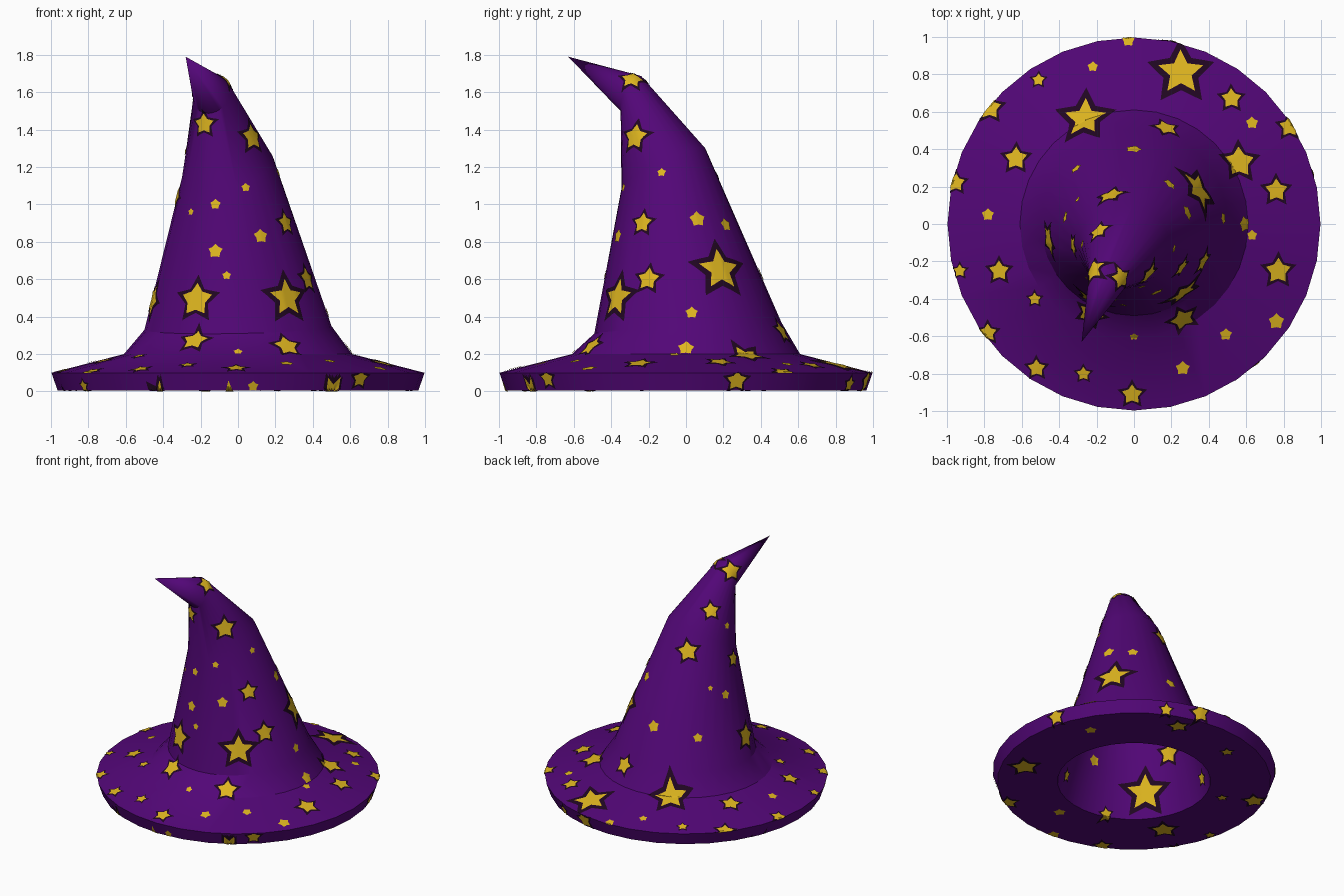
import bpy
import bmesh
from math import sin, cos, pi, radians
from mathutils import Matrix, Vector
from mathutils.bvhtree import BVHTree

cube = bpy.data.objects.get("Cube")
if cube:
    bpy.data.objects.remove(cube, do_unlink=True)

SIDES = 32


def make_material(name, rgb):
    mat = bpy.data.materials.new(name)
    mat.use_nodes = True
    colour = (*rgb, 1)
    mat.diffuse_color = colour
    bsdf = mat.node_tree.nodes["Principled BSDF"]
    bsdf.inputs["Base Color"].default_value = colour
    bsdf.inputs["Roughness"].default_value = 0.9
    return mat


def make_object(name, bm, mat):
    mesh = bpy.data.meshes.new(name)
    bm.to_mesh(mesh)
    mesh.materials.append(mat)
    obj = bpy.data.objects.new(name, mesh)
    bpy.context.collection.objects.link(obj)
    bpy.ops.object.select_all(action="DESELECT")
    obj.select_set(True)
    bpy.context.view_layer.objects.active = obj
    bpy.ops.object.shade_smooth_by_angle(angle=radians(30))


purple = make_material("purple cloth", (0.085, 0.002, 0.185))
gold = make_material("gold", (0.74, 0.47, 0.014))
outline = make_material("dark outline", (0.015, 0.002, 0.016))


# Hat: one loft of tilted rings, from the inside peak, under the brim and up to the tip
def add_ring(bm, centre, rx, ry, tilt_x=0, tilt_y=0, spin=0):
    ring = []
    for i in range(SIDES):
        angle = 2 * pi * i / SIDES - radians(spin)
        flat = Matrix.Rotation(radians(spin), 3, "Z") @ Vector((rx * cos(angle), ry * sin(angle), 0))
        flat.z = flat.x * tilt_x + flat.y * tilt_y
        ring.append(bm.verts.new(Vector(centre) + flat))
    return ring


hat = bmesh.new()
rings = [
    add_ring(hat, (-0.055, -0.12, 1.15), 0.2, 0.18, 0.2, 0.47),
    add_ring(hat, (0, 0.01, 0.32), 0.45, 0.45, 0.02, 0.06),
    add_ring(hat, (0, 0, 0.006), 0.54, 0.54),
    add_ring(hat, (0, 0, 0.006), 0.965, 0.965),
    add_ring(hat, (0, 0, 0.1), 0.997, 0.997),
    add_ring(hat, (0, 0, 0.2), 0.61, 0.61),
    add_ring(hat, (0, 0.01, 0.34), 0.5, 0.5, 0.02, 0.06),
    add_ring(hat, (-0.055, -0.12, 1.19), 0.245, 0.225, 0.2, 0.47),
    add_ring(hat, (-0.14, -0.29, 1.588), 0.107, 0.046, 0.9, 2.0, -24),
]
inner_peak = hat.verts.new((-0.1, -0.22, 1.45))
tip = hat.verts.new((-0.28, -0.63, 1.79))
for i in range(SIDES):
    j = (i + 1) % SIDES
    for a, b in zip(rings, rings[1:]):
        hat.faces.new((a[i], a[j], b[j], b[i]))
    hat.faces.new((inner_peak, rings[0][j], rings[0][i]))
    hat.faces.new((tip, rings[-1][i], rings[-1][j]))
bmesh.ops.recalc_face_normals(hat, faces=hat.faces)
make_object("hat", hat, purple)
surface = BVHTree.FromBMesh(hat)


# Stars: thin plates draped onto the cloth
def add_star(target, centre, normal, upward, radius, waist, lift):
    side = upward.cross(normal).normalized()
    top = normal.cross(side)
    star = bmesh.new()
    middle = star.verts.new(centre)
    rim = []
    for i in range(10):
        r = radius * (waist if i % 2 else 1)
        rim.append(star.verts.new(centre + side * r * sin(pi * i / 5) + top * r * cos(pi * i / 5)))
    for i in range(10):
        star.faces.new((middle, rim[(i + 1) % 10], rim[i]))
    bmesh.ops.subdivide_edges(star, edges=star.edges[:], cuts=6 if radius > 0.08 else 3,
                              use_grid_fill=True)
    for v in star.verts:
        spot, face_normal, _, _ = surface.ray_cast(v.co + normal * 0.2, -normal, 0.4)
        if spot is None:
            spot, face_normal, _, _ = surface.find_nearest(v.co)
        v.co = spot + face_normal * lift
    piece = bpy.data.meshes.new("star_piece")
    star.to_mesh(piece)
    star.free()
    target.from_mesh(piece)
    bpy.data.meshes.remove(piece)


gold_mesh, outline_mesh = bmesh.new(), bmesh.new()


def scatter(azimuth, elevation, stars):
    """Place stars (across, up, radius) as seen from one direction."""
    a, e = radians(azimuth), radians(elevation)
    toward = Vector((cos(e) * cos(a), cos(e) * sin(a), sin(e)))
    right = Vector((-sin(a), cos(a), 0))
    upward = toward.cross(right)
    for u, v, r in stars:
        spot, normal, _, _ = surface.ray_cast(right * u + upward * v + toward * 5, -toward)
        if spot is None:
            continue
        if r > 0.045:
            waist = 0.48 if r > 0.13 else 0.6
            add_star(outline_mesh, spot, normal, upward, r * 1.05, 0.52, 0.003)
            add_star(gold_mesh, spot, normal, upward, r * 0.7, waist, 0.006)
        else:
            add_star(gold_mesh, spot, normal, upward, r, 0.7, 0.005)


# Brim stars
scatter(-90, 90, [
    (.25, .81, .18), (-.26, .56, .165), (-.63, .35, .09), (-.51, .77, .05), (-.22, .84, .03),
    (-.77, .62, .09), (.52, .67, .08), (.63, .54, .035), (.83, .52, .08), (.17, .51, .09),
    (.56, .33, .12), (.76, .18, .09), (.77, -.25, .1), (.63, -.06, .03),
    (.49, -.59, .035), (.76, -.52, .045), (.26, -.77, .04), (-.01, -.91, .08),
    (-.27, -.8, .055), (-.52, -.77, .07), (-.53, -.4, .05), (-.72, -.25, .08),
    (-.95, .22, .07), (-.78, .05, .035), (-.93, -.25, .05), (-.78, -.58, .07),
    (-.03, .98, .035), (0, -.6, .025)])

# Front stars
scatter(-90, 0, [
    (-.23, .27, .1), (-.22, .49, .13), (.26, .5, .15), (.26, .24, .1), (-.12, .75, .04),
    (.12, .83, .04), (-.12, 1, .03), (.04, 1.09, .025), (-.25, .96, .02), (-.18, 1.43, .08),
    (-.06, .62, .025), (.65, .07, .07), (-.82, .03, .05), (.08, .03, .03)])

# Left-hand stars
scatter(0, 0, [
    (-.2, .6, .09), (.18, .65, .17), (-.23, .9, .08), (.06, .92, .045), (.21, .89, .04),
    (-.27, 1.36, .1), (-.13, 1.17, .025), (.03, .42, .035), (0, .23, .045), (-.29, 1.67, .08),
    (.27, .06, .08), (.87, .04, .06)])

# Stars on the back of the cone, right-hand side
scatter(135, 29, [
    (-.02, .91, .1), (.16, 1.18, .08), (.31, .84, .075), (.38, .3, .12), (-.28, .41, .045),
    (.01, .3, .035), (.12, .64, .02), (.23, .59, .035), (.27, 1.07, .025), (.33, 1.45, .09)])

# Stars under the brim and inside the hat
scatter(45, -29, [
    (.04, -.07, .19), (-.75, .14, .13), (.22, .2, .11), (-.24, -.21, .06), (.15, -.33, .12),
    (.82, -.16, .1), (.69, .18, .06), (.38, .37, .09), (-.31, .17, .045), (-.24, .37, .045),
    (-.49, .07, .06), (-.56, -.18, .045), (-.3, -.42, .08), (.54, .45, .09), (.6, -.13, .05),
    (-.91, -.1, .09), (.47, -.38, .05), (-.63, -.33, .045), (.47, .01, .07)])

make_object("star_outlines", outline_mesh, outline)
make_object("gold_stars", gold_mesh, gold)
